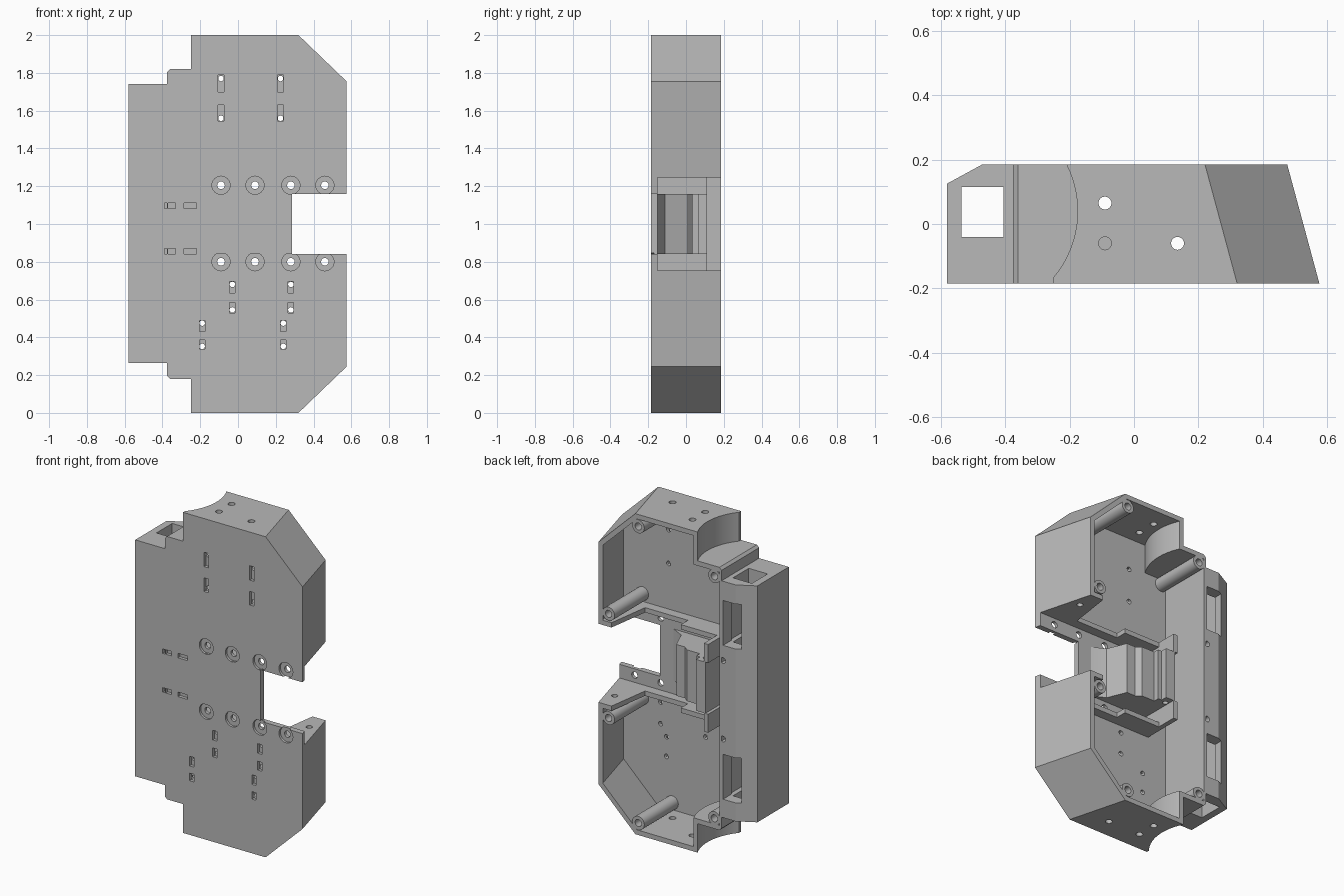
import bpy, bmesh, math
from mathutils import Matrix, Vector

cube = bpy.data.objects.get("Cube")
if cube:
    bpy.data.objects.remove(cube, do_unlink=True)

grey = bpy.data.materials.new("plain grey")
grey.use_nodes = True
grey.diffuse_color = (0.48, 0.48, 0.48, 1)
grey.node_tree.nodes["Principled BSDF"].inputs["Base Color"].default_value = (0.48, 0.48, 0.48, 1)

F, B = -0.185, 0.185      # front and back planes
FLOOR = -0.15             # inside of the front plate


def finish(bm, name):
    bmesh.ops.recalc_face_normals(bm, faces=bm.faces)
    mesh = bpy.data.meshes.new(name)
    bm.to_mesh(mesh)
    bm.free()
    mesh.materials.append(grey)
    ob = bpy.data.objects.new(name, mesh)
    bpy.context.collection.objects.link(ob)
    return ob


def prism(name, points, lo, hi, axis="y", slant=False):
    """Extrude a profile along y (points are x,z) or z (points are x,y)."""
    bm = bmesh.new()
    rings = []
    for d in (lo, hi):
        ring = []
        for a, b in points:
            if slant and a > 0.28:      # the +x wall leans in towards the back
                a -= 0.1 * (d - F) / (B - F)
            ring.append(bm.verts.new((a, d, b) if axis == "y" else (a, b, d)))
        rings.append(ring)
    n = len(points)
    bm.faces.new(rings[0])
    bm.faces.new(rings[1][::-1])
    for i in range(n):
        j = (i + 1) % n
        bm.faces.new((rings[0][i], rings[0][j], rings[1][j], rings[1][i]))
    return finish(bm, name)


def box(name, x0, x1, y0, y1, z0, z1):
    return prism(name, [(x0, z0), (x1, z0), (x1, z1), (x0, z1)], y0, y1)


def rod(name, x, y, z, r, length, axis="y", sides=24):
    """Cylinder centred on a point."""
    bm = bmesh.new()
    rot = Matrix.Rotation(math.pi / 2, 4, "X") if axis == "y" else Matrix()
    bmesh.ops.create_cone(bm, cap_ends=True, segments=sides, radius1=r, radius2=r,
                          depth=length, matrix=Matrix.Translation((x, y, z)) @ rot)
    return finish(bm, name)


def cut(target, cutters):
    """Subtract cutters, bake the result and delete the cutters."""
    for c in cutters:
        c.hide_render = True
        m = target.modifiers.new("cut", "BOOLEAN")
        m.operation, m.solver, m.object = "DIFFERENCE", "EXACT", c
    deps = bpy.context.evaluated_depsgraph_get()
    mesh = bpy.data.meshes.new_from_object(target.evaluated_get(deps))
    target.modifiers.clear()
    target.data = mesh
    for c in cutters:
        bpy.data.objects.remove(c, do_unlink=True)


def mirrored(half):
    """Complete an upper outline with its mirror image about z = 1."""
    return half + [(x, 2 - z) for x, z in reversed(half)]


def both(z0, z1):
    return ((z0, z1), (2 - z1, 2 - z0))


# Main body and its cavity
body = prism("housing_shell", mirrored([
    (-0.375, 1.74), (-0.375, 1.805), (-0.36, 1.82), (-0.25, 1.82), (-0.25, 2),
    (0.32, 2), (0.575, 1.755)]), F, B, slant=True)
cavity = prism("cavity", mirrored([
    (-0.36, 1.79), (-0.235, 1.79), (-0.235, 1.97),
    (0.308, 1.97), (0.545, 1.742)]), FLOOR, 0.3, slant=True)
# Keep a curved wall around the scooped ends
cut(cavity, [rod("scoop_wall", -0.495, 0.04, z, 0.345, 0.4, "z", 96) for z in (1.99, 0.01)])
cut(body, [cavity]
    + [rod("scoop", -0.495, 0.04, z, 0.32, 0.4, "z", 96) for z in (2.02, -0.02)]
    + [box("side_notch", -0.2, 1, FLOOR, 0.3, 0.755, 1.245),
       box("front_slot", 0.285, 1, -0.4, 0.4, 0.84, 1.16)])

# Counterbored holes, beside the slot
cutters = []
for x in (-0.09, 0.09, 0.28, 0.46):
    for z in (0.8, 1.205):
        cutters.append(rod("counterbore", x, F, z, 0.048, 0.03))
        cutters.append(rod("bore", x, F, z, 0.02, 0.2))

# Long tie slots, each with a round hole at one end
for xs, lo, hi, hole in (((-0.09, 0.225), 1.7, 1.79, 1.77), ((-0.09, 0.225), 1.545, 1.63, 1.56),
                         ((-0.03, 0.28), 0.635, 0.695, 0.68), ((-0.03, 0.28), 0.53, 0.585, 0.545),
                         ((-0.19, 0.24), 0.43, 0.49, 0.475), ((-0.19, 0.24), 0.338, 0.385, 0.352)):
    for x in xs:
        cutters.append(box("slot", x - 0.015, x + 0.015, -0.3, F + 0.02, lo, hi))
        cutters.append(rod("hole", x, F, hole, 0.0145, 0.2))
for z in (0.855, 1.097):
    for lo, hi, hole in ((-0.285, -0.22, -0.235), (-0.37, -0.33, -0.35)):
        cutters.append(box("slot", lo, hi, -0.3, F + 0.02, z - 0.014, z + 0.014))

# Screw holes in the two end walls
for x, y in ((-0.09, 0.065), (-0.09, -0.06), (0.135, -0.06)):
    for z in (0, 2):
        cutters.append(rod("end_hole", x, y, z, 0.02, 0.2, "z"))
cut(body, cutters)

# Square tube holder along the -x side, with a chamfered back corner
tube = prism("tube_holder", [(-0.58, F), (-0.36, F), (-0.36, B), (-0.47, B), (-0.58, 0.125)],
             0.265, 1.74, "z")
cutters = [box("tube_bore", -0.535, -0.405, -0.04, 0.115, -0.1, 2.1)]
for lo, hi in both(1.34, 1.62):
    cutters.append(box("back_window", -0.5, -0.385, 0.05, 0.3, lo, hi))
    cutters.append(box("side_window", -0.45, -0.3, -0.03, 0.1, lo, hi))
for z in (0.755, 1.245):
    cutters.append(rod("back_hole", -0.385, B, z, 0.018, 0.1))
for z in (0.855, 1.097):
    cutters.append(box("slot", -0.39, -0.3, -0.3, F + 0.02, z - 0.014, z + 0.014))
cut(tube, cutters)

# Partition walls either side of the notch: tall outside, low in the middle
for lo, hi in both(1.245, 1.275):
    wall = prism("partition_wall", [(-0.23, FLOOR - 0.01), (0.56, FLOOR - 0.01), (0.475, B), (0.385, B),
                                    (0.345, -0.09), (0.05, -0.09), (0.05, -0.02), (-0.23, -0.02)],
                 lo, hi, "z")
    cut(wall, [rod("wall_hole", 0.45, 0.06, lo, 0.018, 0.3, "z")])
for lo, hi in both(1.16, 1.275):
    box("inner_bracket", -0.23, -0.2, FLOOR - 0.01, 0.11, lo, hi)

# Stepped rest block at the end of the front slot
rest = prism("rest_block", [(0.285, F + 0.005), (0.19, -0.15), (0.11, -0.11), (0.06, 0.01), (0.0, 0.01),
                            (-0.03, 0.035), (-0.12, 0.035), (-0.12, 0.07), (-0.145, 0.07),
                            (-0.145, 0.11), (-0.21, 0.11), (-0.21, F + 0.005)],
             0.84, 1.16, "z")
cut(rest, [rod("rest_hole", -0.18, 0.06, z, 0.016, 0.1, "z") for z in (0.84, 1.16)])

# Screw bosses around the rim
for x, z in ((0.2, 1.925), (0.405, 1.325), (-0.325, 1.755)):
    for zz in (z, 2 - z):
        boss = rod("screw_boss", x, (FLOOR + B) / 2, zz, 0.042, B - FLOOR)
        cut(boss, [rod("boss_hole", x, B, zz, 0.022, 0.2)])

# Smooth the round parts, keep the edges crisp
bpy.ops.object.select_all(action="DESELECT")
for ob in bpy.context.collection.objects:
    if ob.type == "MESH" and ob.data.materials and ob.data.materials[0] == grey:
        ob.select_set(True)
        bpy.context.view_layer.objects.active = ob
bpy.ops.object.shade_smooth_by_angle(angle=math.radians(25))
